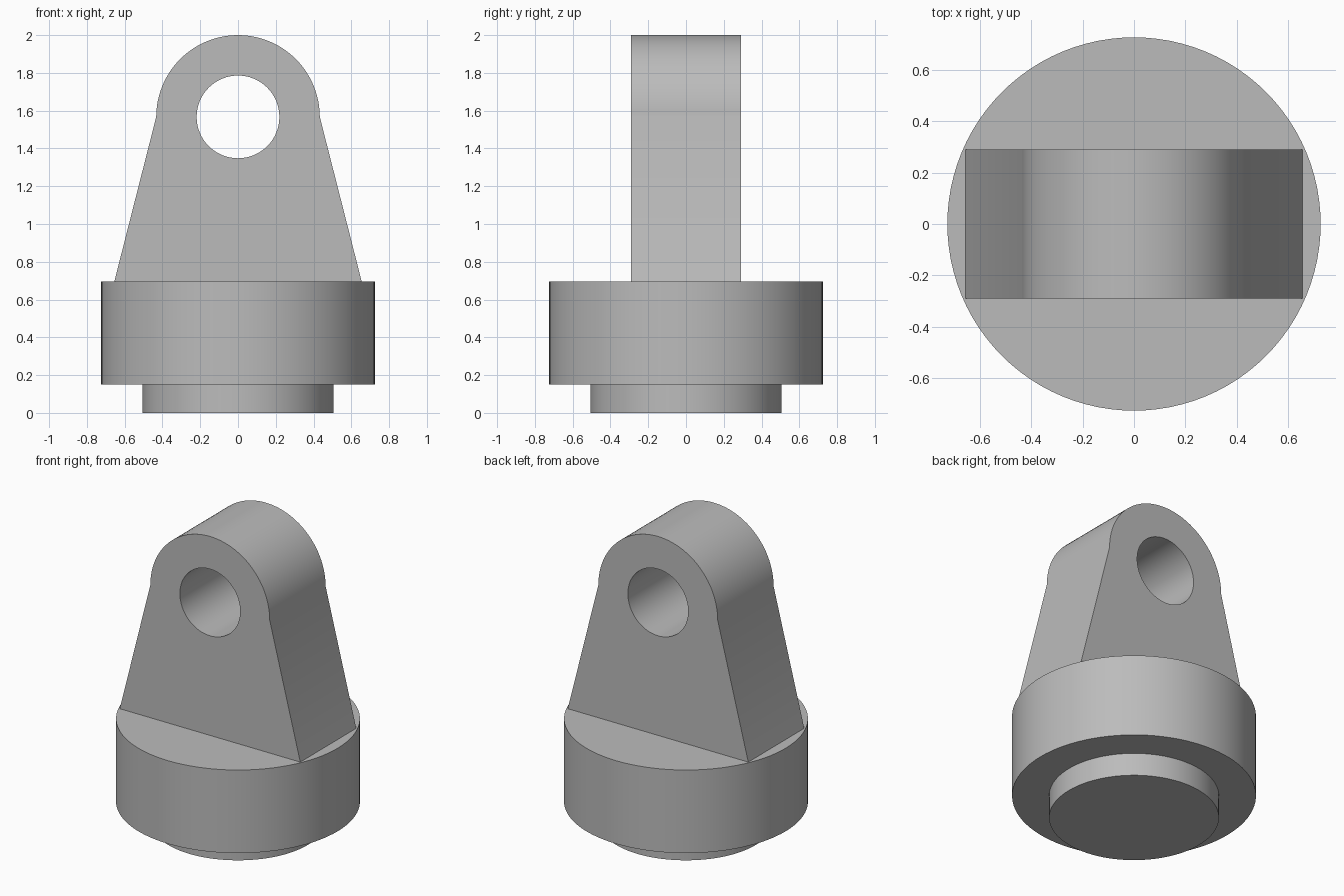
import bpy, bmesh
from math import pi, sin, cos, radians

cube = bpy.data.objects.get("Cube")
if cube:
    bpy.data.objects.remove(cube, do_unlink=True)

GREY = (0.5, 0.5, 0.5, 1.0)
metal = bpy.data.materials.new("plain grey metal")
metal.use_nodes = True
metal.diffuse_color = GREY
metal.node_tree.nodes["Principled BSDF"].inputs["Base Color"].default_value = GREY


def finish(bm, name):
    bmesh.ops.recalc_face_normals(bm, faces=bm.faces)
    mesh = bpy.data.meshes.new(name)
    bm.to_mesh(mesh)
    bm.free()
    mesh.materials.append(metal)
    obj = bpy.data.objects.new(name, mesh)
    bpy.context.collection.objects.link(obj)
    bpy.ops.object.select_all(action="DESELECT")
    obj.select_set(True)
    bpy.context.view_layer.objects.active = obj
    bpy.ops.object.shade_smooth_by_angle(angle=radians(30))


def disc(name, radius, bottom, top, sides=96):
    bm = bmesh.new()
    bmesh.ops.create_cone(bm, cap_ends=True, segments=sides, radius1=radius,
                          radius2=radius, depth=top - bottom)
    bmesh.ops.translate(bm, verts=bm.verts, vec=(0, 0, (top + bottom) / 2))
    finish(bm, name)


def add_loop(bm, points, y):
    verts = [bm.verts.new((x, y, z)) for x, z in points]
    return [bm.edges.new((a, b)) for a, b in zip(verts, verts[1:] + verts[:1])]


def arc(radius, centre_z, start, end, steps):
    angles = [start + (end - start) * i / steps for i in range(steps + 1)]
    return [(radius * cos(a), centre_z + radius * sin(a)) for a in angles]


# Round base with a smaller locating spigot beneath
SHOULDER = 0.695
disc("spigot", 0.505, 0, 0.15)
disc("base", 0.725, 0.15, SHOULDER)

# Tapered lug with rounded top and a through hole
EYE_Z, HALF_DEPTH = 1.567, 0.29
outline = ([(-0.655, SHOULDER), (0.655, SHOULDER)]
           + arc(0.433, EYE_Z, 0, pi, 48))
hole = arc(0.219, EYE_Z, 0, 2 * pi, 64)[:-1]
bm = bmesh.new()
edges = add_loop(bm, outline, -HALF_DEPTH) + add_loop(bm, hole, -HALF_DEPTH)
bmesh.ops.triangle_fill(bm, edges=edges, use_beauty=True)
back = bmesh.ops.extrude_face_region(bm, geom=bm.faces[:], use_keep_orig=True)
moved = [g for g in back["geom"] if isinstance(g, bmesh.types.BMVert)]
bmesh.ops.translate(bm, verts=moved, vec=(0, 2 * HALF_DEPTH, 0))
finish(bm, "lug")
